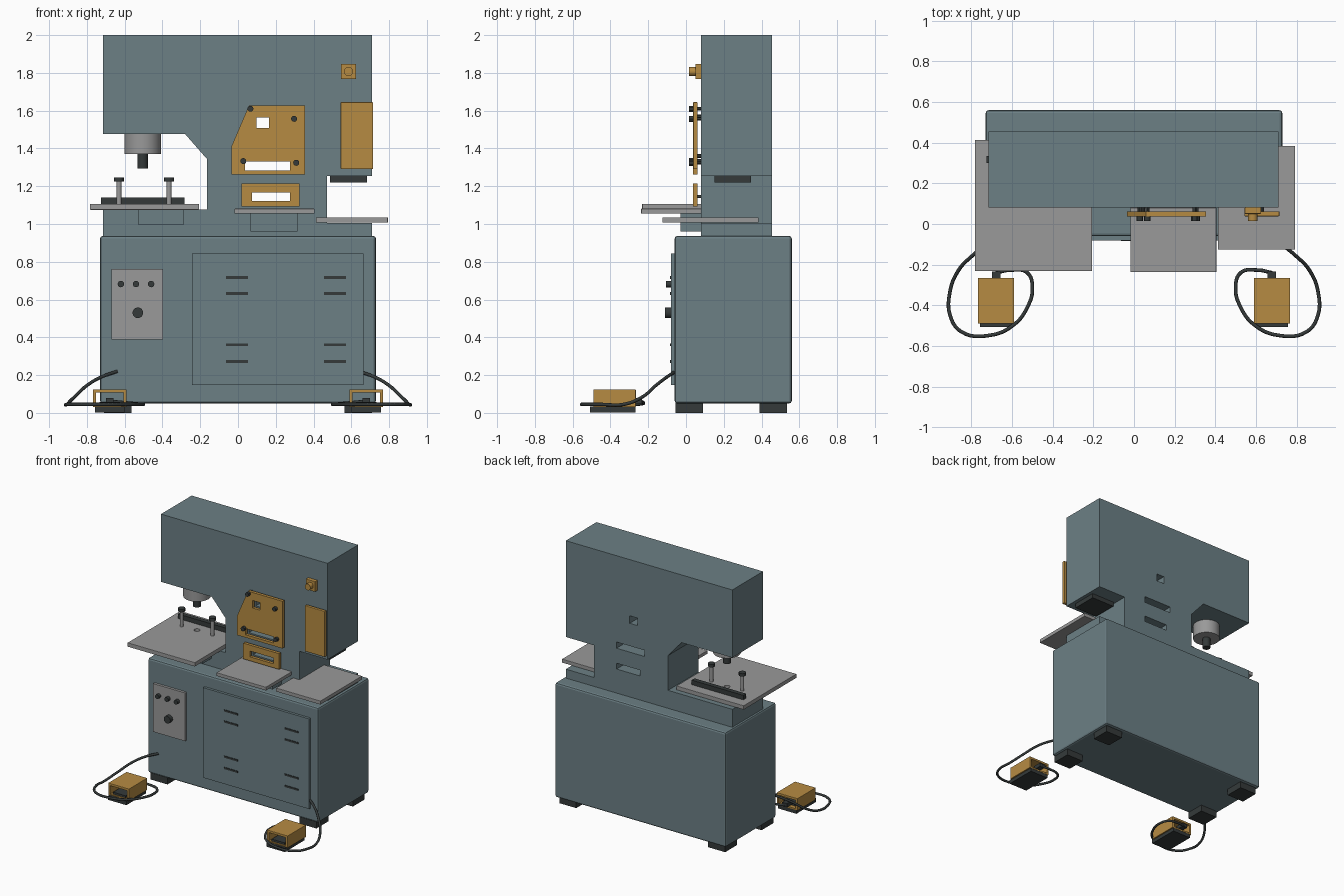
import bpy, bmesh
from mathutils import Vector

cube = bpy.data.objects.get("Cube")
if cube:
    bpy.data.objects.remove(cube, do_unlink=True)


def material(name, rgb):
    m = bpy.data.materials.new(name)
    m.use_nodes = True
    m.diffuse_color = (*rgb, 1)
    bsdf = m.node_tree.nodes["Principled BSDF"]
    bsdf.inputs["Base Color"].default_value = (*rgb, 1)
    bsdf.inputs["Roughness"].default_value = 0.6
    return m


BLUE = material("blue grey paint", (0.15, 0.215, 0.235))
ORANGE = material("safety orange", (0.47, 0.26, 0.055))
STEEL = material("bare steel", (0.32, 0.32, 0.32))
DARK = material("dark rubber", (0.035, 0.042, 0.042))


def finish(name, bm, mat):
    bmesh.ops.recalc_face_normals(bm, faces=bm.faces)
    mesh = bpy.data.meshes.new(name)
    bm.to_mesh(mesh)
    bm.free()
    mesh.materials.append(mat)
    obj = bpy.data.objects.new(name, mesh)
    bpy.context.collection.objects.link(obj)
    return obj


def activate(obj):
    bpy.ops.object.select_all(action='DESELECT')
    obj.select_set(True)
    bpy.context.view_layer.objects.active = obj


def box(name, mat, x, y, z, bevel=0):
    """Box from its (low, high) range on each axis."""
    bm = bmesh.new()
    bmesh.ops.create_cube(bm, size=1)
    for v in bm.verts:
        v.co = Vector([(r[0] + r[1]) / 2 + c * (r[1] - r[0])
                       for c, r in zip(v.co, (x, y, z))])
    if bevel:
        bmesh.ops.bevel(bm, geom=bm.edges[:], offset=bevel, segments=2,
                        profile=0.5, affect='EDGES')
    return finish(name, bm, mat)


def extrusion(name, mat, profile, y):
    """Front outline of (x, z) points, extruded along y."""
    bm = bmesh.new()
    face = bm.faces.new([bm.verts.new((px, y[0], pz)) for px, pz in profile])
    out = bmesh.ops.extrude_face_region(bm, geom=[face])
    moved = [g for g in out["geom"] if isinstance(g, bmesh.types.BMVert)]
    bmesh.ops.translate(bm, verts=moved, vec=(0, y[1] - y[0], 0))
    return finish(name, bm, mat)


def cylinder(name, mat, start, end, radius, sides=24):
    a, b = Vector(start), Vector(end)
    bm = bmesh.new()
    bmesh.ops.create_cone(bm, cap_ends=True, segments=sides, radius1=radius,
                          radius2=radius, depth=(b - a).length)
    turn = Vector((0, 0, 1)).rotation_difference(b - a).to_matrix()
    for v in bm.verts:
        v.co = turn @ v.co + (a + b) / 2
    obj = finish(name, bm, mat)
    activate(obj)
    bpy.ops.object.shade_smooth_by_angle()
    return obj


def cut(obj, cutter):
    mod = obj.modifiers.new("hole", 'BOOLEAN')
    mod.operation = 'DIFFERENCE'
    mod.solver = 'EXACT'
    mod.object = cutter
    activate(obj)
    bpy.ops.object.modifier_apply(modifier=mod.name)
    bpy.data.objects.remove(cutter, do_unlink=True)


# Cabinet with feet
box("cabinet", BLUE, (-.73, .73), (-.06, .56), (.05, .937), .014)
for x in (-.71, .565):
    for y in (-.055, .39):
        box("cabinet_foot", DARK, (x, x + .145), (y, y + .145), (0, .052))

# Door with vents
box("door", BLUE, (-.243, .664), (-.08, -.055), (.148, .845))
for x in (-.063, .455):
    for z in (.717, .632, .36, .272):
        box("door_vent", DARK, (x, x + .117), (-.084, -.078), (z - .007, z + .007))

# Control panel
box("control_panel", STEEL, (-.67, -.397), (-.08, -.055), (.389, .762))
for x in (-.62, -.54, -.46):
    cylinder("control_button", DARK, (x, -.105, .682), (x, -.078, .682), .017)
cylinder("control_knob", DARK, (-.53, -.11, .53), (-.53, -.078, .53), .028)

# Machine frame and its guard plates, pierced by shared openings
frame = extrusion("machine_frame", BLUE, [
    (-.715, 2), (.71, 2), (.71, 1.255), (.47, 1.255), (.47, 1.006),
    (.71, 1.006), (.71, .93), (-.715, .93), (-.715, 1.076), (-.165, 1.076),
    (-.165, 1.345), (-.28, 1.476), (-.715, 1.476)], (.08, .455))
shear_plate = extrusion("shear_guard", ORANGE, [
    (.058, 1.627), (.354, 1.627), (.354, 1.262), (-.035, 1.262),
    (-.035, 1.41)], (.038, .062))
bar_plate = box("flat_bar_guard", ORANGE, (.018, .325), (.038, .062), (1.092, 1.214))
openings = [(shear_plate, (.097, .163), (1.507, 1.565)),
            (shear_plate, (.037, .276), (1.284, 1.332)),
            (bar_plate, (.074, .276), (1.123, 1.168))]
for plate, x, z in openings:
    for part in (frame, plate):
        cut(part, box("opening_cutter", BLUE, x, (-.1, .6), z))

# Guard bolts and spacers
for x, z in ((.066, 1.61), (.297, 1.557), (.028, 1.333), (.308, 1.324)):
    cylinder("guard_bolt_head", DARK, (x, .015, z), (x, .039, z), .016, 12)
    cylinder("guard_spacer", DARK, (x, .06, z), (x, .085, z), .01, 12)
for x in (.045, .3):
    cylinder("flat_bar_guard_spacer", DARK, (x, .06, 1.145), (x, .085, 1.145), .008, 12)

# Notching guard and emergency switch
box("notcher_guard", ORANGE, (.543, .716), (.038, .062), (1.291, 1.645), .004)
for z in (1.36, 1.57):
    cylinder("notcher_guard_spacer", DARK, (.63, .06, z), (.63, .085, z), .01, 12)
box("switch_box", ORANGE, (.545, .625), (.05, .082), (1.767, 1.847), .003)
cylinder("switch_button", ORANGE, (.585, .015, 1.807), (.585, .052, 1.807), .024)

# Punch
cylinder("punch_ram", STEEL, (-.505, .22, 1.37), (-.505, .22, 1.48), .097, 32)
cylinder("punch_tool", DARK, (-.505, .22, 1.293), (-.505, .22, 1.372), .028)

# Work tables and brackets
punch_table = box("punch_table", STEEL, (-.783, -.207), (-.232, .413), (1.075, 1.106), .002)
cut(punch_table, cylinder("die_cutter", STEEL, (-.505, .22, 1.0), (-.505, .22, 1.2), .022))
box("punch_table_bracket", BLUE, (-.53, -.285), (-.03, .085), (.997, 1.076))
box("shear_table", STEEL, (-.018, .405), (-.237, .08), (1.055, 1.081), .002)
box("shear_table_bracket", BLUE, (.066, .315), (-.03, .085), (.96, 1.056))
box("notcher_table", STEEL, (.413, .793), (-.125, .384), (1.007, 1.035), .002)
box("notcher_blade", DARK, (.487, .683), (.15, .345), (1.22, 1.257))

# Back stop and clamp bolts on the punch table
box("back_stop", DARK, (-.725, -.283), (.3, .335), (1.104, 1.141))
for x in (-.63, -.365):
    cylinder("clamp_shaft", STEEL, (x, .21, 1.1), (x, .21, 1.23), .013, 16)
    cylinder("clamp_head", DARK, (x, .21, 1.225), (x, .21, 1.247), .026, 12)

# Foot pedals, one on each side
CABLE = [(.68, -.24, .062), (.61, -.227, .055), (.525, -.24, .047),
         (.5, -.32, .045), (.525, -.41, .045), (.59, -.495, .045),
         (.71, -.548, .045), (.85, -.53, .045), (.905, -.45, .045),
         (.905, -.33, .045), (.865, -.23, .085), (.8, -.16, .145),
         (.73, -.105, .187), (.64, -.055, .22)]


def span(side, a, b):
    return tuple(sorted((side * a, side * b)))


for side in (-1, 1):
    box("pedal_base", DARK, span(side, .6, .757), (-.508, -.268), (.003, .034))
    tunnel = box("pedal_cover", ORANGE, span(side, .59, .768), (-.49, -.266),
                 (.03, .124), .003)
    cut(tunnel, box("cover_cutter", ORANGE, span(side, .607, .751),
                    (-.6, -.2), (.042, .107)))
    box("pedal_tread", DARK, span(side, .625, .733), (-.48, -.3), (.04, .058))
    box("pedal_plug", DARK, span(side, .658, .7), (-.3, -.234), (.05, .079))
    curve = bpy.data.curves.new("pedal_cable", 'CURVE')
    curve.dimensions = '3D'
    curve.bevel_depth = .009
    curve.bevel_resolution = 2
    curve.resolution_u = 6
    curve.use_fill_caps = True
    spline = curve.splines.new('BEZIER')
    spline.bezier_points.add(len(CABLE) - 1)
    for point, (x, y, z) in zip(spline.bezier_points, CABLE):
        point.co = (side * x, y, z)
        point.handle_left_type = point.handle_right_type = 'AUTO'
    curve.materials.append(DARK)
    bpy.context.collection.objects.link(bpy.data.objects.new("pedal_cable", curve))
